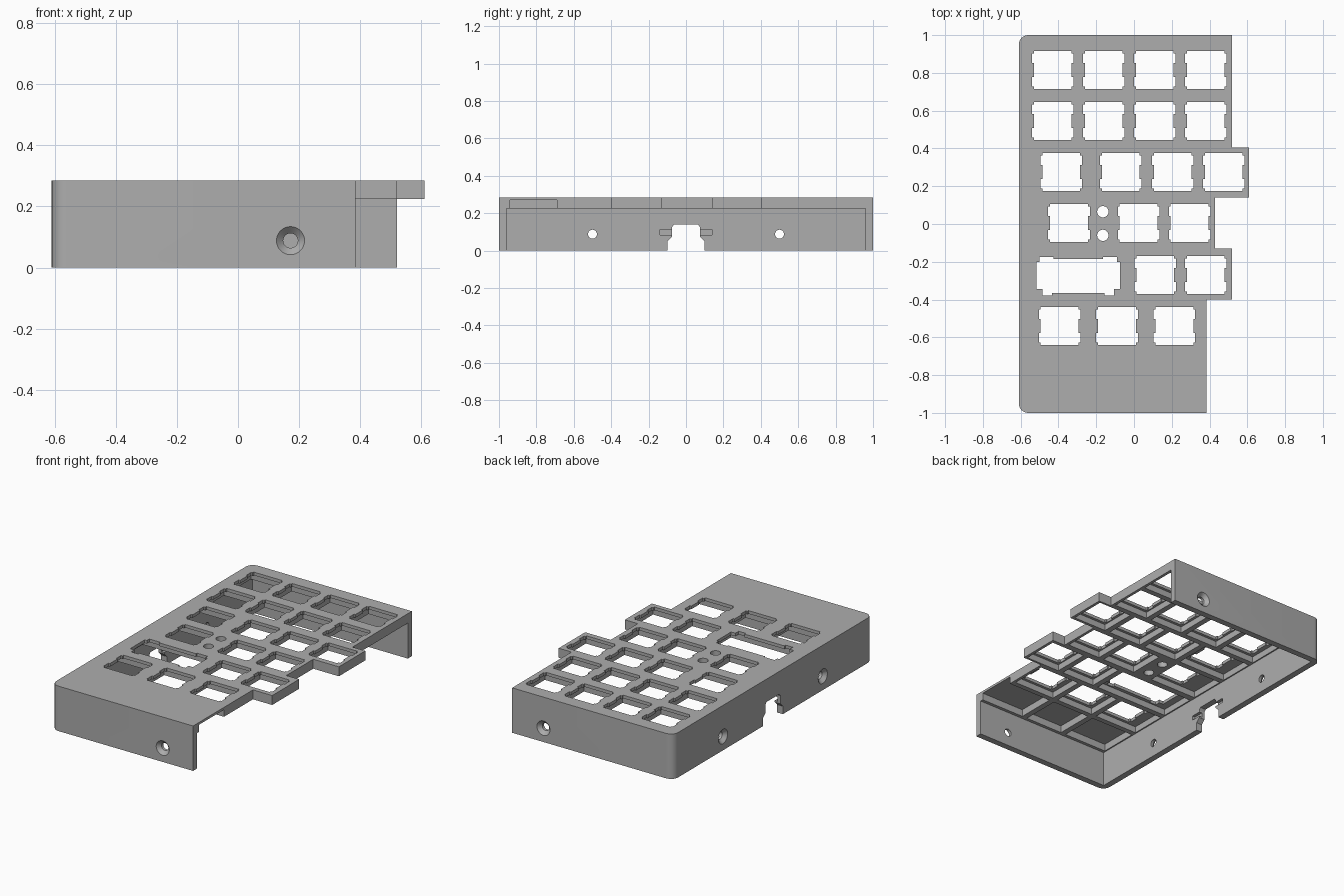
import bpy, bmesh, math
from mathutils import Matrix, Vector

cube = bpy.data.objects.get("Cube")
if cube:
    bpy.data.objects.remove(cube, do_unlink=True)

TOP, RIB_Z, SKIN_Z, WALL, EPS = 0.285, 0.225, 0.265, 0.04, 0.1

grey = bpy.data.materials.new("plain grey plastic")
grey.use_nodes = True
grey.diffuse_color = (0.42, 0.42, 0.42, 1)
grey.node_tree.nodes["Principled BSDF"].inputs["Base Color"].default_value = grey.diffuse_color


def prism(bm, pts, lo, hi, matrix=Matrix()):
    """Extrude a flat outline from lo to hi, then place it."""
    base = [bm.verts.new(matrix @ Vector((x, y, lo))) for x, y in pts]
    cap = [bm.verts.new(matrix @ Vector((x, y, hi))) for x, y in pts]
    bm.faces.new(base[::-1])
    bm.faces.new(cap)
    n = len(pts)
    for i in range(n):
        j = (i + 1) % n
        bm.faces.new((base[i], base[j], cap[j], cap[i]))


def rect(x0, x1, y0, y1):
    return [(x0, y0), (x1, y0), (x1, y1), (x0, y1)]


def arc(cx, cy, r, start, end, steps):
    return [(cx + r * math.cos(math.radians(start + (end - start) * i / steps)),
             cy + r * math.sin(math.radians(start + (end - start) * i / steps)))
            for i in range(steps + 1)]


def cylinder(bm, matrix, r1, r2, depth):
    bmesh.ops.create_cone(bm, cap_ends=True, segments=32, radius1=r1, radius2=r2,
                          depth=depth, matrix=matrix)


def to_object(bm, name):
    bmesh.ops.recalc_face_normals(bm, faces=bm.faces)
    mesh = bpy.data.meshes.new(name)
    bm.to_mesh(mesh)
    bm.free()
    obj = bpy.data.objects.new(name, mesh)
    bpy.context.scene.collection.objects.link(obj)
    return obj


def carve(target, bm, name):
    """Subtract a cutter and discard it."""
    cutter = to_object(bm, name)
    cutter.hide_render = True
    mod = target.modifiers.new(name, 'BOOLEAN')
    mod.operation, mod.solver, mod.object = 'DIFFERENCE', 'EXACT', cutter
    bpy.context.view_layer.objects.active = target
    bpy.ops.object.modifier_apply(modifier=name)
    bpy.data.objects.remove(cutter, do_unlink=True)


# Outer block: stepped right side, rounded left corners
LEFT, R = -0.61, 0.05
steps = [(0.385, -1), (0.385, -0.4), (0.52, -0.4), (0.52, -0.13), (0.43, -0.13), (0.43, 0.14),
         (0.61, 0.14), (0.61, 0.405), (0.52, 0.405), (0.52, 1)]
outline = steps + arc(LEFT + R, 1 - R, R, 90, 180, 8) + arc(LEFT + R, R - 1, R, 180, 270, 8)
bm = bmesh.new()
prism(bm, outline, 0, TOP)
case = to_object(bm, "keyboard_case")
case.data.materials.append(grey)

# Cavity below the ribs, open to the right
bm = bmesh.new()
prism(bm, rect(LEFT + WALL, 1, WALL - 1, 1 - WALL), -EPS, RIB_Z)
carve(case, bm, "cavity")

# Rows: y centre, cell edges, switch centres
rows = [
    (0.815, [-0.58, -0.295, -0.025, 0.245, 0.52], [-0.43, -0.16, 0.11, 0.38]),
    (0.545, [-0.58, -0.295, -0.025, 0.245, 0.52], [-0.43, -0.16, 0.11, 0.38]),
    (0.275, [-0.58, -0.205, 0.07, 0.34, 0.61], [-0.385, -0.07, 0.205, 0.475]),
    (0.005, [-0.58, -0.21], [-0.344]),
    (0.005, [-0.11, 0.16, 0.43], [0.024, 0.294]),
    (-0.27, [-0.58, -0.025, 0.245, 0.52], [0.112, 0.38]),
    (-0.54, [-0.58, -0.24, 0.06, 0.385], [-0.394, -0.09, 0.214]),
]
RIB = 0.018

# Pockets between the ribs, plus the blank front bay open at its right end
bm = bmesh.new()
for y, edges, _ in rows:
    for a, b in zip(edges, edges[1:]):
        prism(bm, rect(a + RIB, b - RIB, y - 0.135 + RIB, y + 0.135 - RIB), RIB_Z - EPS, SKIN_Z)
front_edges = rows[-1][1]
for a, b in zip(front_edges, front_edges[1:]):
    right = b + EPS if b == front_edges[-1] else b - RIB
    prism(bm, rect(a + RIB, right, -0.94, -0.69), RIB_Z - EPS, SKIN_Z + 0.005)
carve(case, bm, "pockets")

# Switch openings with clip notches, mirrored from one quarter
quarter = [(0.1, 0.038), (0.11, 0.038), (0.11, 0.088), (0.1, 0.088), (0.1, 0.1)]
half = quarter + [(-x, y) for x, y in reversed(quarter)]
switch = half + [(x, -y) for x, y in reversed(half)]
bm = bmesh.new()
for y, _, centres in rows:
    for x in centres:
        prism(bm, [(x + px, y + py) for px, py in switch], RIB_Z - EPS, TOP + EPS)

# Wide key opening with stabiliser lobes
wide = [(0.22, -0.075), (0.22, 0.07), (0.205, 0.07), (0.205, 0.095), (0.13, 0.095), (0.13, 0.085)]
lower = [(0.13, -0.095), (0.14, -0.095), (0.14, -0.108), (0.19, -0.108), (0.19, -0.075)]
loop = wide + [(-x, y) for x, y in reversed(wide)] + [(-x, y) for x, y in reversed(lower)] + lower
prism(bm, [(x - 0.295, y - 0.27) for x, y in loop], RIB_Z - EPS, TOP + EPS)

# Two indicator light holes
for y in (0.065, -0.06):
    cylinder(bm, Matrix.Translation((-0.165, y, TOP)), 0.03, 0.03, 0.3)
carve(case, bm, "key_openings")

# Countersunk screw holes: two on the left, one at front and back
bores, sinks = bmesh.new(), bmesh.new()
SZ = 0.088
for pos, axis in [((LEFT, -0.5, SZ), (-1, 0, 0)), ((LEFT, 0.5, SZ), (-1, 0, 0)),
                  ((0.172, -1, SZ), (0, -1, 0)), ((0.3, 1, SZ), (0, 1, 0))]:
    turn = Vector((0, 0, 1)).rotation_difference(Vector(axis)).to_matrix().to_4x4()
    place = Matrix.Translation(pos) @ turn
    cylinder(bores, place, 0.024, 0.024, 0.15)
    cylinder(sinks, place, 0.024, 0.068, 0.044)
carve(case, bores, "screw_bores")
carve(case, sinks, "screw_sinks")

# Connector notch through the left wall, drawn in y and z
side = [(0.1, -EPS), (0.1, 0.05), (0.075, 0.075), (0.075, 0.125), (0.065, 0.14)]
notch = side + [(-y, z) for y, z in reversed(side)]
yz = Matrix(((0, 0, 1, 0), (1, 0, 0, 0), (0, 1, 0, 0), (0, 0, 0, 1)))
bm = bmesh.new()
prism(bm, notch, LEFT - EPS, LEFT + WALL + 0.05, yz)
carve(case, bm, "connector_notch")

# Shallow clip slots beside the notch on the inner face
bm = bmesh.new()
for s in (-1, 1):
    prism(bm, rect(*sorted((s * 0.07, s * 0.138)), 0.085, 0.113), LEFT + 0.02, LEFT + WALL + 0.05, yz)
carve(case, bm, "clip_slots")

# Smooth rounded corners and bores, keep hard edges
bpy.ops.object.select_all(action='DESELECT')
case.select_set(True)
bpy.context.view_layer.objects.active = case
bpy.ops.object.shade_smooth_by_angle(angle=math.radians(30))
